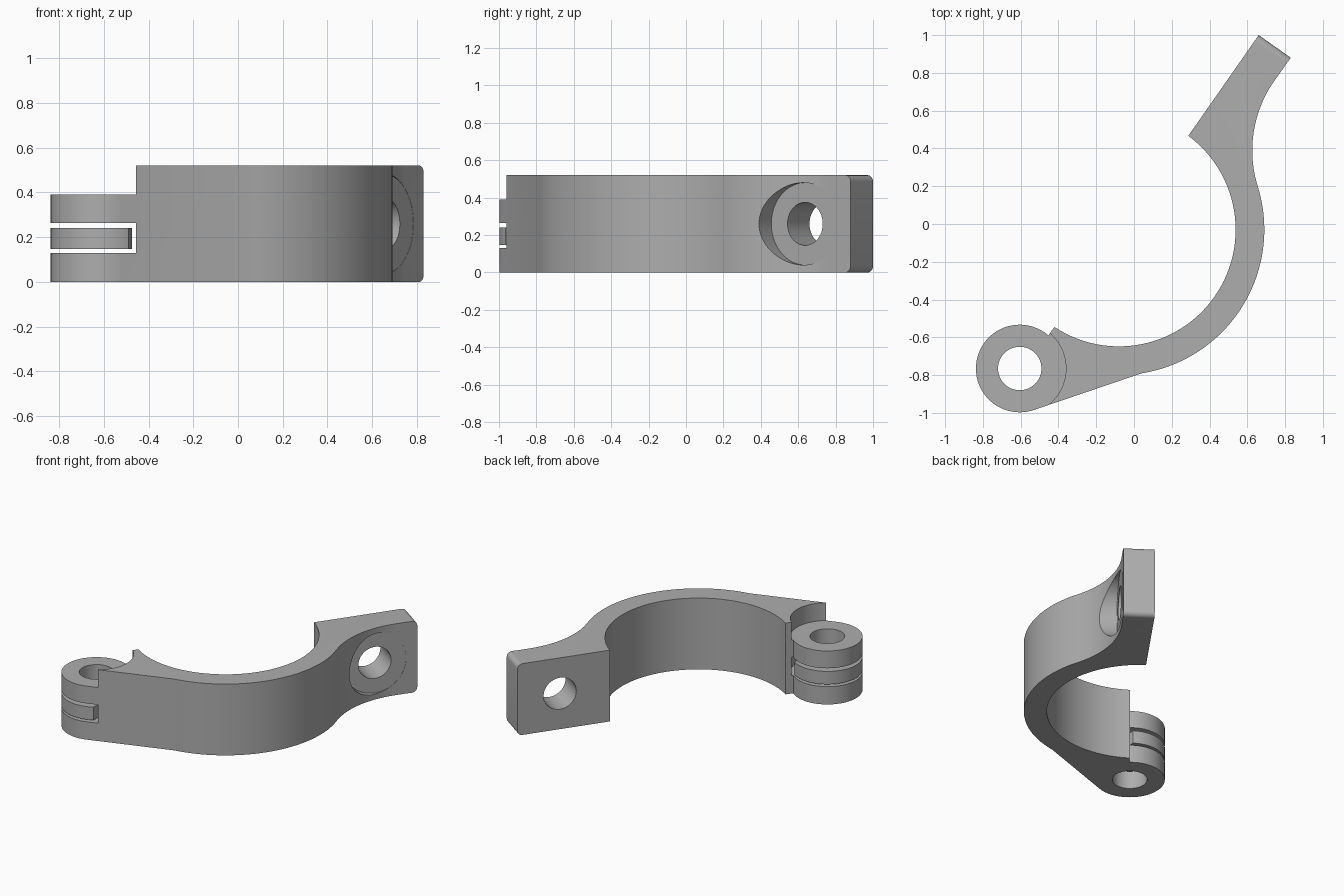
import bpy, bmesh, math
from mathutils import Vector, Matrix

if "Cube" in bpy.data.objects:
    bpy.data.objects.remove(bpy.data.objects["Cube"], do_unlink=True)

HEIGHT = 0.52
RING = Vector((-0.08, -0.03))
INNER, OUTER = 0.618, 0.77
HINGE = Vector((-0.605, -0.765))
KNUCKLE, CLEARANCE, BORE = 0.232, 0.245, 0.115
PAD_ANGLE = math.atan2(0.53, 0.37)

steel = bpy.data.materials.new("grey metal")
steel.use_nodes = True
grey = (0.42, 0.42, 0.42, 1)
steel.diffuse_color = grey
steel.node_tree.nodes["Principled BSDF"].inputs["Base Color"].default_value = grey


def finish(name, bm):
    bmesh.ops.recalc_face_normals(bm, faces=bm.faces)
    mesh = bpy.data.meshes.new(name)
    bm.to_mesh(mesh)
    bm.free()
    mesh.materials.append(steel)
    obj = bpy.data.objects.new(name, mesh)
    bpy.context.collection.objects.link(obj)
    return obj


def cylinder(name, radius, start, end):
    """Cylinder between two points."""
    start, end = Vector(start), Vector(end)
    axis = end - start
    turn = axis.to_track_quat("Z", "Y").to_matrix().to_4x4()
    bm = bmesh.new()
    bmesh.ops.create_cone(bm, cap_ends=True, segments=72, radius1=radius, radius2=radius,
                          depth=axis.length, matrix=Matrix.Translation((start + end) / 2) @ turn)
    return finish(name, bm)


def upright(name, radius, low, high):
    return cylinder(name, radius, (*HINGE, low), (*HINGE, high))


def combine(target, tool, operation):
    mod = target.modifiers.new(operation, "BOOLEAN")
    mod.operation, mod.object, mod.solver = operation, tool, "EXACT"
    bpy.context.view_layer.objects.active = target
    bpy.ops.object.modifier_apply(modifier=mod.name)
    bpy.data.objects.remove(tool, do_unlink=True)


def arc(center, radius, a0, a1, steps):
    angles = [math.radians(a0 + (a1 - a0) * i / steps) for i in range(steps + 1)]
    return [center + radius * Vector((math.cos(a), math.sin(a))) for a in angles]


# Plan outline: inner arc, hinge arm, outer arc, concave fillet, clamping pad
JOIN, FILLET = 17.3, 0.64
join_dir = Vector((math.cos(math.radians(JOIN)), math.sin(math.radians(JOIN))))
fillet_center = RING + join_dir * (OUTER + FILLET)
outline = arc(RING, INNER, 53.5, -123.5, 56)
outline += [Vector((-0.45, -0.585)), HINGE, HINGE + KNUCKLE * Vector((0.324, -0.946))]
outline += arc(RING, OUTER, -81, JOIN, 36)
outline += arc(fillet_center, FILLET, 180 + JOIN, 90 + math.degrees(PAD_ANGLE), 24)[1:]
outline += [Vector((0.83, 0.88)), Vector((0.66, 1.0))]

# Clamp body, with the free end of the pad rounded
bm = bmesh.new()
base = bm.faces.new([bm.verts.new((*p, 0)) for p in outline])
extruded = bmesh.ops.extrude_face_region(bm, geom=[base])["geom"]
bmesh.ops.translate(bm, vec=(0, 0, HEIGHT), verts=[v for v in extruded if isinstance(v, bmesh.types.BMVert)])
ends = [e for e in bm.edges if all(v.co.y > 0.87 for v in e.verts)
        and abs(e.verts[0].co.z - e.verts[1].co.z) < 0.01]
bmesh.ops.bevel(bm, geom=ends, offset=0.035, segments=8, profile=0.5, affect="EDGES")
body = finish("clamp_body", bm)

# Hinge: recess above, outer lugs, slot and pin bore
combine(body, upright("recess_cutter", CLEARANCE, 0.39, 0.6), "DIFFERENCE")
combine(body, upright("lugs", KNUCKLE, 0, 0.39), "UNION")
combine(body, upright("slot_cutter", CLEARANCE, 0.13, 0.264), "DIFFERENCE")
combine(body, upright("bore_cutter", BORE, -0.1, 0.6), "DIFFERENCE")

# Bolt hole and spot face through the pad
normal = Vector((math.sin(PAD_ANGLE), -math.cos(PAD_ANGLE), 0))
seat = Vector((0.66, 0.635, HEIGHT / 2))
combine(body, cylinder("spot_cutter", 0.22, seat - normal * 0.003, seat + normal * 0.4), "DIFFERENCE")
combine(body, cylinder("bolt_cutter", BORE, seat - normal * 0.5, seat + normal * 0.3), "DIFFERENCE")

# Middle knuckle sitting in the slot, trimmed flat on the arm side
middle = upright("middle_knuckle", KNUCKLE, 0.147, 0.241)
combine(middle, upright("middle_bore_cutter", BORE, 0, 0.4), "DIFFERENCE")
bm = bmesh.new()
trim = Matrix.Translation((-0.482, -0.78, 0.2)) @ Matrix.Rotation(-0.04, 4, "Z") @ Matrix.Translation((0.5, 0, 0))
bmesh.ops.create_cube(bm, size=1, matrix=trim)
combine(middle, finish("trim_cutter", bm), "DIFFERENCE")

# Smooth curved walls, sharp edges
for obj in (body, middle):
    bpy.ops.object.select_all(action="DESELECT")
    obj.select_set(True)
    bpy.context.view_layer.objects.active = obj
    bpy.ops.object.shade_smooth_by_angle(angle=math.radians(25))
